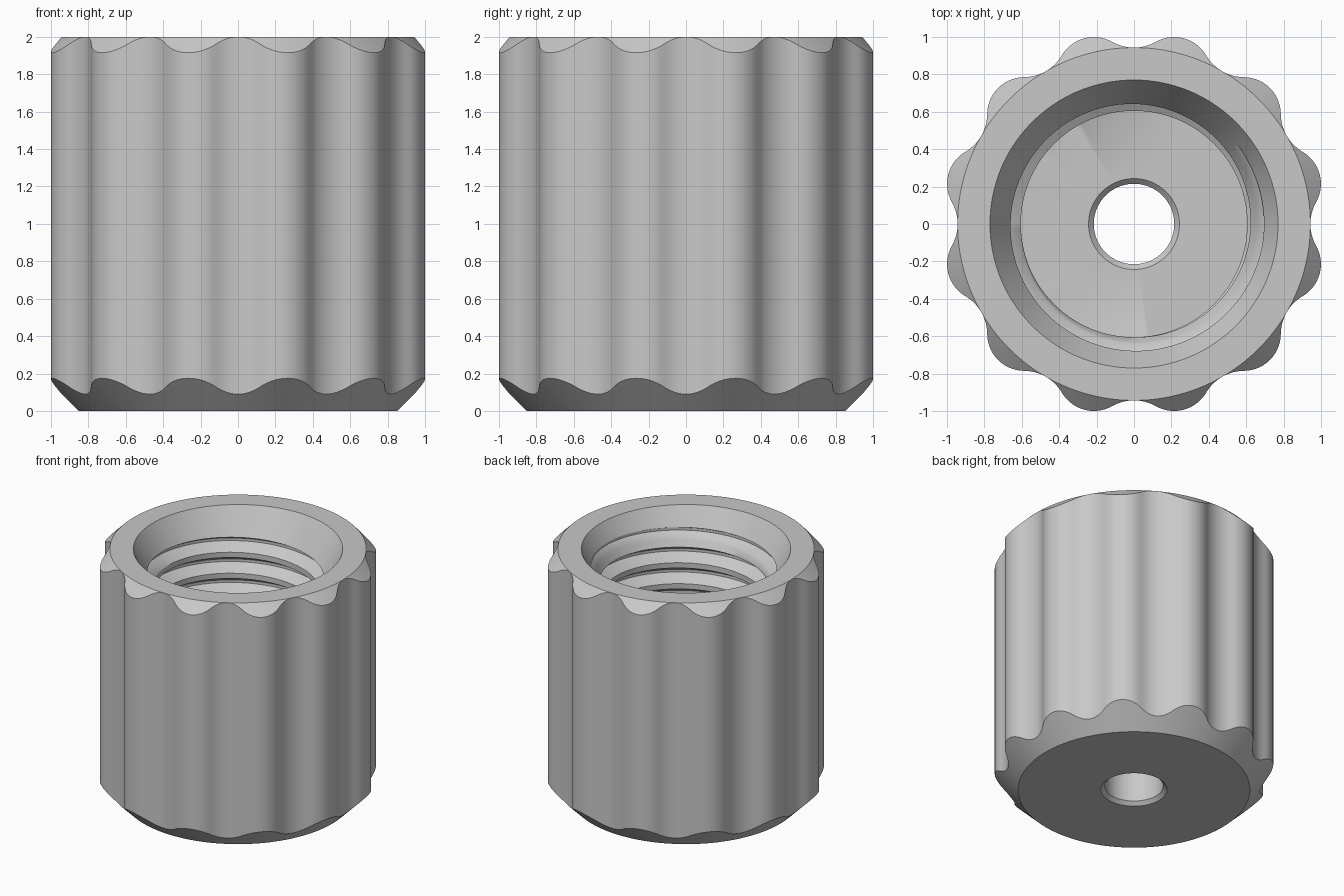
import bpy, bmesh, math

if "Cube" in bpy.data.objects:
    bpy.data.objects.remove(bpy.data.objects["Cube"])

HEIGHT, FLOOR = 2.0, 0.4
LOBES, STEPS = 12, 24               # grip lobes, facets per lobe
LOBE_D, LOBE_R = 0.83, 0.198        # lobe arc centre distance and radius
CREST, ROOT, PITCH = 0.605, 0.695, 0.17
MOUTH, CONE = 0.77, math.tan(math.radians(30))
BORE, BORE_RIM = 0.215, 0.243
FOOT, RIM = 0.853, 0.943            # radii of the flat ends


def grip_radius(a):
    """Convex lobe arcs joined by tangent concave grooves."""
    half = math.pi / LOBES
    a = abs((a + half) % (2 * half) - half)      # 0 = groove, half = lobe
    cx, cy = LOBE_D * math.cos(half), LOBE_D * math.sin(half)
    # groove arc radius that is tangent to both neighbouring lobes
    k = RIM - cx
    g = (k * k + cy * cy - LOBE_R ** 2) / (2 * (LOBE_R - k))
    e = RIM + g
    s = LOBE_R / (LOBE_R + g)
    tangent = math.atan2(cy * (1 - s), cx + (e - cx) * s)
    if a < tangent:
        return e * math.cos(a) - math.sqrt(g * g - (e * math.sin(a)) ** 2)
    b = half - a
    return LOBE_D * math.cos(b) + math.sqrt(LOBE_R ** 2 - (LOBE_D * math.sin(b)) ** 2)


def cone_radius(z):
    return MOUTH - (HEIGHT - min(z, HEIGHT)) * CONE


def thread_profile(a):
    """Wall of the threaded bore from floor to mouth at one angle."""
    base = HEIGHT - (MOUTH - CREST) / CONE + PITCH * (a - math.pi) / math.tau
    shape = [(0, CREST), (0.3125, ROOT), (0.4375, ROOT), (0.75, CREST)]
    raw = [(r, base + (turn + t) * PITCH)
           for turn in range(-11, 5) for t, r in shape]
    pts = []
    for (r0, z0), (r1, z1) in zip(raw, raw[1:]):
        # add the exact crossing with the lead-in cone
        f0, f1 = r0 - cone_radius(z0), r1 - cone_radius(z1)
        t = f0 / (f0 - f1) if f0 * f1 < 0 else 0.5
        pts += [(r0, z0), (r0 + (r1 - r0) * t, z0 + (z1 - z0) * t)]
    wall = [(CREST, FLOOR)]
    for r, z in pts:
        if z <= FLOOR:
            wall.append((CREST, FLOOR))
        elif z >= HEIGHT:
            wall.append((MOUTH, HEIGHT))
        else:
            wall.append((max(r, cone_radius(z)), z))
    return wall + [(MOUTH, HEIGHT)]


def section(a):
    """Closed radial section: bore, rim, grip, foot, through hole."""
    r = grip_radius(a)
    c = BORE_RIM - BORE
    return thread_profile(a) + [
        (RIM, HEIGHT), (r, HEIGHT - (r - RIM)), (r, r - FOOT), (FOOT, 0),
        (BORE_RIM, 0), (BORE, c), (BORE, FLOOR - c), (BORE_RIM, FLOOR)]


# Sweep the section round the axis
bm = bmesh.new()
columns = []
count = LOBES * STEPS
for i in range(count + 1):
    a = math.tau * i / count
    columns.append([bm.verts.new((r * math.cos(a), r * math.sin(a), z))
                    for r, z in section(a)])
for p, q in zip(columns, columns[1:]):
    for j in range(len(p)):
        k = (j + 1) % len(p)
        bm.faces.new((p[j], q[j], q[k], p[k]))
bmesh.ops.remove_doubles(bm, verts=bm.verts, dist=1e-5)
bmesh.ops.recalc_face_normals(bm, faces=bm.faces)

mesh = bpy.data.meshes.new("threaded_knob")
bm.to_mesh(mesh)
bm.free()
knob = bpy.data.objects.new("threaded_knob", mesh)
bpy.context.collection.objects.link(knob)

# Plain grey finish
grey = bpy.data.materials.new("light_grey")
grey.diffuse_color = (0.58, 0.58, 0.58, 1)
grey.use_nodes = True
grey.node_tree.nodes["Principled BSDF"].inputs["Base Color"].default_value = grey.diffuse_color
mesh.materials.append(grey)

bpy.context.view_layer.objects.active = knob
knob.select_set(True)
bpy.ops.object.shade_smooth_by_angle(angle=math.radians(30))
